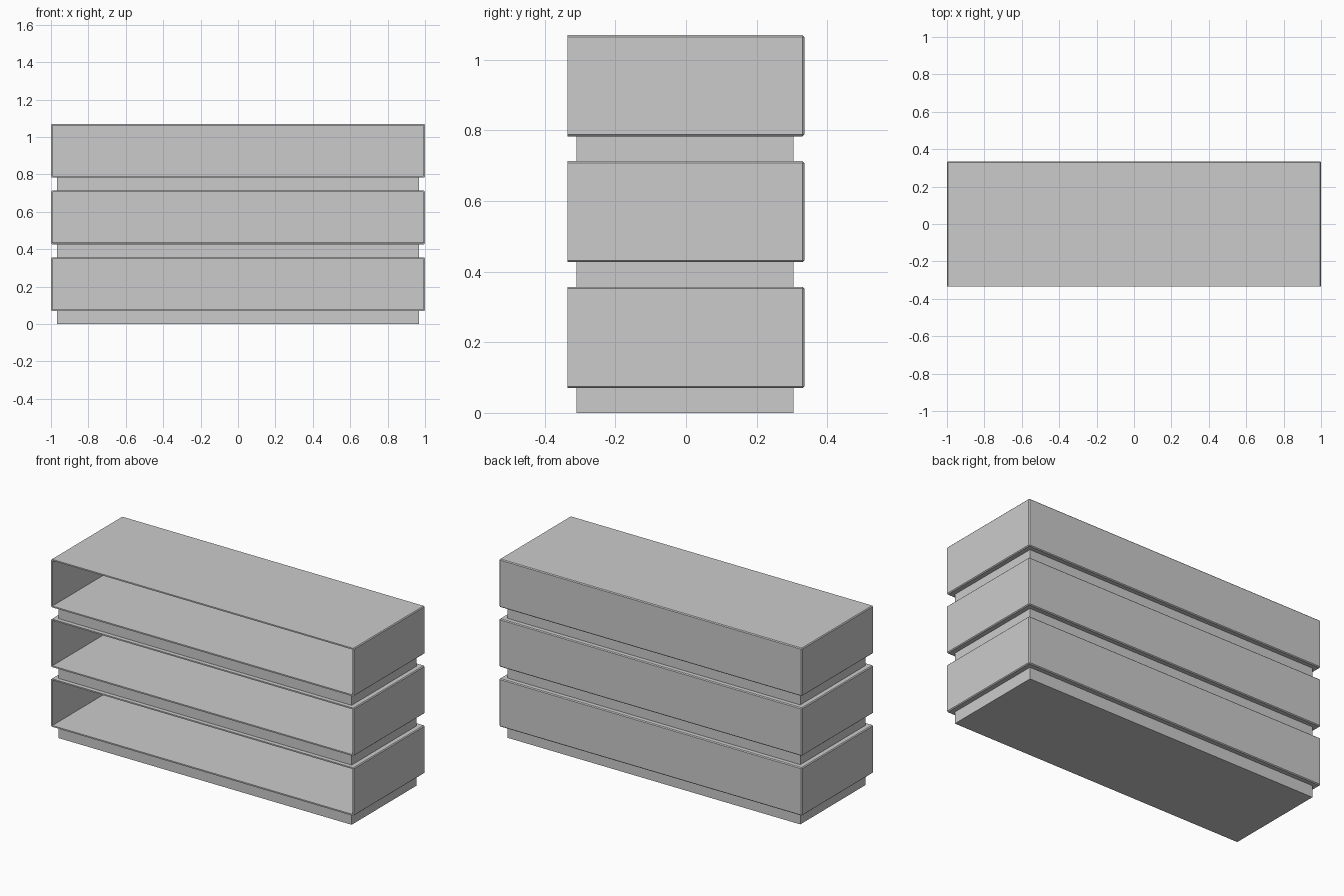
import bpy, bmesh
from mathutils import Matrix, Vector

if "Cube" in bpy.data.objects:
    bpy.data.objects.remove(bpy.data.objects["Cube"])

WIDTH, DEPTH = 2.0, 0.67
PLINTH_H, BOX_H = 0.07, 0.2867
PITCH = PLINTH_H + BOX_H


def block(name, size, centre, open_front=False):
    bm = bmesh.new()
    mat = Matrix.Translation(Vector(centre)) @ Matrix.Diagonal((*size, 1))
    bmesh.ops.create_cube(bm, size=1, matrix=mat)
    if open_front:
        # Remove the front face and chamfer the remaining outer edges
        bm.normal_update()
        front = [f for f in bm.faces if f.normal.y < -0.9]
        bmesh.ops.delete(bm, geom=front, context='FACES')
        edges = [e for e in bm.edges if not e.is_boundary]
        bmesh.ops.bevel(bm, geom=edges, offset=0.005, segments=1,
                        affect='EDGES', profile=0.5)
    mesh = bpy.data.meshes.new(name)
    bm.to_mesh(mesh)
    bm.free()
    obj = bpy.data.objects.new(name, mesh)
    bpy.context.collection.objects.link(obj)
    return obj


for i in range(3):
    z = i * PITCH
    # Recessed plinth, set back slightly more at the rear
    block(f"plinth_{i + 1}", (1.936, 0.614, PLINTH_H),
          (0, -0.003, z + PLINTH_H / 2))
    # Thin-walled shelf box, open at the front
    box = block(f"shelf_box_{i + 1}", (WIDTH, DEPTH, BOX_H),
                (0, 0, z + PLINTH_H + BOX_H / 2), open_front=True)
    wall = box.modifiers.new("wall", 'SOLIDIFY')
    wall.thickness = 0.008
    wall.offset = -1
    wall.use_even_offset = True
